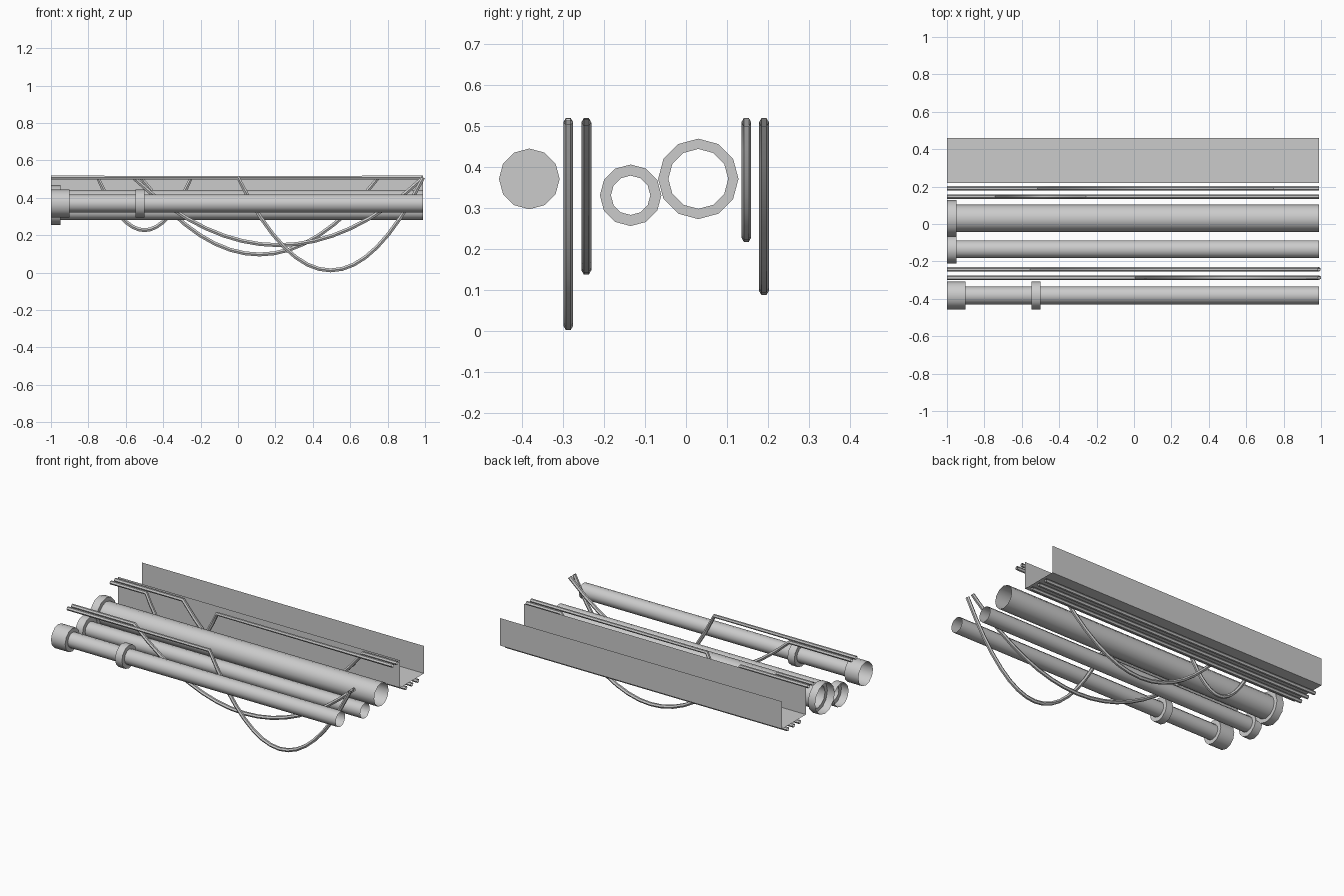
import bpy, bmesh, math
from mathutils import Vector

cube = bpy.data.objects.get("Cube")
if cube:
    bpy.data.objects.remove(cube, do_unlink=True)

grey = bpy.data.materials.new("light_grey_metal")
grey.use_nodes = True
grey.diffuse_color = (0.6, 0.6, 0.6, 1)
grey.node_tree.nodes["Principled BSDF"].inputs["Base Color"].default_value = (0.6, 0.6, 0.6, 1)

LEFT, RIGHT = -1.0, 0.99
ROD_TOP = 0.508


def finish(obj):
    """Select the object alone, shade it and give it the material."""
    obj.data.materials.clear()
    obj.data.materials.append(grey)
    bpy.ops.object.select_all(action='DESELECT')
    obj.select_set(True)
    bpy.context.view_layer.objects.active = obj
    bpy.ops.object.shade_smooth_by_angle(angle=math.radians(40))


def mesh_object(name, bm):
    mesh = bpy.data.meshes.new(name)
    bm.to_mesh(mesh)
    bm.free()
    obj = bpy.data.objects.new(name, mesh)
    bpy.context.collection.objects.link(obj)
    finish(obj)
    return obj


def lathe(name, y, z, profile, sides=12):
    """Revolve (x, radius) points around an axis along x."""
    bm = bmesh.new()
    rings = []
    for x, r in profile:
        ring = []
        for i in range(sides):
            a = math.tau * i / sides
            ring.append(bm.verts.new((x, y + r * math.cos(a), z + r * math.sin(a))))
        rings.append(ring)
    for a, b in zip(rings, rings[1:]):
        for i in range(sides):
            j = (i + 1) % sides
            bm.faces.new((a[i], a[j], b[j], b[i]))
    return bm, rings, name


def pipe(name, y, z, radius, bell_radius, bell_end):
    """Thin open pipe with a wider bell at its left-hand end."""
    profile = [(LEFT, bell_radius), (bell_end, bell_radius), (bell_end, radius), (RIGHT, radius)]
    bm, rings, name = lathe(name, y, z, profile)
    bmesh.ops.reverse_faces(bm, faces=bm.faces[:])
    mesh_object(name, bm)


def rod(name, y, points, radius=0.012):
    """Six-sided tube along (x, z) points."""
    curve = bpy.data.curves.new(name, 'CURVE')
    curve.dimensions = '3D'
    curve.bevel_depth = radius
    curve.bevel_resolution = 1
    spline = curve.splines.new('POLY')
    spline.points.add(len(points) - 1)
    for p, (x, z) in zip(spline.points, points):
        p.co = (x, y, z, 1)
    obj = bpy.data.objects.new(name, curve)
    bpy.context.collection.objects.link(obj)
    bpy.ops.object.select_all(action='DESELECT')
    obj.select_set(True)
    bpy.context.view_layer.objects.active = obj
    bpy.ops.object.convert(target='MESH')
    finish(bpy.context.view_layer.objects.active)


def sagging_cable(name, y, start, end, low, steps=16):
    """Straight cable with one hanging loop between start and end."""
    mid, half = (start + end) / 2, (end - start) / 2
    points = [(LEFT, ROD_TOP)]
    for i in range(steps + 1):
        x = start + (end - start) * i / steps
        points.append((x, low + (ROD_TOP - low) * ((x - mid) / half) ** 2))
    if end < RIGHT - 0.01:
        points.append((RIGHT, ROD_TOP))
    rod(name, y, points)


# Pipes with bell ends
pipe("front_pipe", -0.382, 0.37, 0.048, 0.074, -0.9)
pipe("middle_pipe", -0.135, 0.33, 0.048, 0.075, -0.95)
pipe("large_pipe", 0.03, 0.37, 0.073, 0.098, -0.95)

# Solid collar on the front pipe
bm, rings, name = lathe("front_pipe_collar", -0.382, 0.37, [(-0.548, 0.074), (-0.5, 0.074)])
for ring in rings:
    bm.faces.new(ring)
bmesh.ops.recalc_face_normals(bm, faces=bm.faces[:])
mesh_object(name, bm)

# Hanging cables
sagging_cable("front_cable", -0.287, 0.0, 0.99, 0.012)
sagging_cable("second_cable", -0.243, -0.56, 0.99, 0.147)
sagging_cable("short_loop_cable", 0.147, -0.75, -0.25, 0.227)
sagging_cable("rear_cable", 0.19, -0.52, 0.75, 0.097)

# Open tray from a thin U profile
bm = bmesh.new()
section = [(0.22, 0.515), (0.22, 0.34), (0.46, 0.34), (0.46, 0.515)]
columns = [[bm.verts.new((x, y, z)) for x in (LEFT, RIGHT)] for y, z in section]
for a, b in zip(columns, columns[1:]):
    bm.faces.new((a[0], b[0], b[1], a[1]))
mesh_object("cable_tray", bm)

# Straight conduits under the tray
for i, y in enumerate((0.28, 0.34, 0.40)):
    rod(f"under_tray_conduit_{i + 1}", y, [(LEFT, 0.315), (RIGHT, 0.315)])
